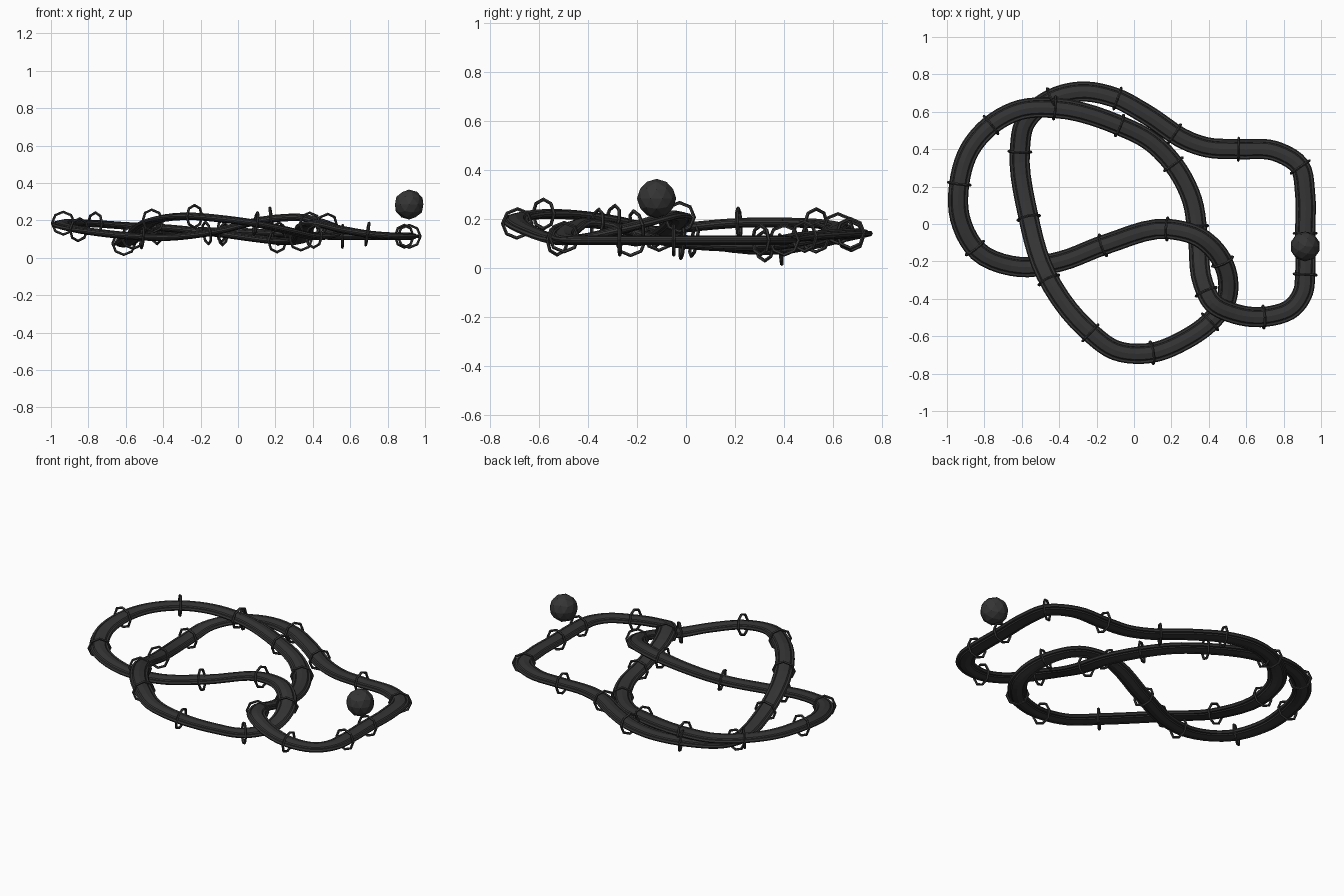
import bpy, bmesh, math
from mathutils import Vector

if "Cube" in bpy.data.objects:
    bpy.data.objects.remove(bpy.data.objects["Cube"])

mat = bpy.data.materials.new("charcoal")
mat.diffuse_color = (0.035, 0.035, 0.035, 1)
mat.use_nodes = True
mat.node_tree.nodes["Principled BSDF"].inputs["Base Color"].default_value = mat.diffuse_color

# Knotted centre line, passing alternately over and under itself
PATH = [
    (.915, -.05, .115), (.915, .16, .115), (.885, .31, .115), (.755, .39, .115),
    (.56, .40, .115), (.39, .41, .12), (.30, .438, .125), (.06, .59, .138),
    (-.10, .675, .143), (-.29, .708, .142), (-.475, .65, .128), (-.588, .53, .1),
    (-.61, .40, .078), (-.567, .05, .105), (-.47, -.27, .192), (-.245, -.57, .222),
    (-.10, -.675, .21), (.085, -.69, .185), (.27, -.62, .145), (.405, -.525, .115),
    (.495, -.40, .125), (.50, -.28, .155), (.455, -.17, .185), (.345, -.068, .215),
    (.19, -.027, .21), (-.155, -.11, .135), (-.395, -.2, .11), (-.61, -.23, .12),
    (-.835, -.145, .148), (-.93, .03, .17), (-.935, .21, .185), (-.877, .40, .187),
    (-.77, .525, .183), (-.61, .61, .172), (-.42, .62, .162), (-.085, .53, .128),
    (.085, .445, .105), (.214, .315, .09), (.31, .13, .09), (.342, -.08, .11),
    (.37, -.32, .175), (.42, -.42, .185), (.54, -.48, .155), (.71, -.495, .125),
    (.85, -.445, .115), (.905, -.36, .115), (.915, -.27, .115),
]


def smooth_loop(points, steps):
    """Closed cubic curve through the points, tangents weighted by spacing."""
    p = [Vector(q) for q in points]
    n = len(p)

    def tangent(i):
        a, b, c = p[i - 1], p[i], p[(i + 1) % n]
        d0, d1 = (b - a).length, (c - b).length
        return ((b - a) / d0 * d1 + (c - b) / d1 * d0) / (d0 + d1)

    out = []
    for i in range(n):
        j = (i + 1) % n
        d = (p[j] - p[i]).length
        m0, m1 = tangent(i) * d, tangent(j) * d
        for k in range(steps):
            t = k / steps
            out.append((2*t**3 - 3*t**2 + 1) * p[i] + (t**3 - 2*t**2 + t) * m0
                       + (3*t**2 - 2*t**3) * p[j] + (t**3 - t**2) * m1)
    return out


line = smooth_loop(PATH, 5)
N = len(line)


def direction(i):
    return (line[(i + 1) % N] - line[i - 1]).normalized()


def sweep(name, offset, width, height, sides):
    """Closed elliptical tube, kept level, beside the centre line."""
    bm = bmesh.new()
    loops = []
    for i, c in enumerate(line):
        d = direction(i)
        side = d.cross(Vector((0, 0, 1))).normalized()
        up = side.cross(d)
        loops.append([bm.verts.new(c + side * (offset + width * math.cos(a))
                                   + up * height * math.sin(a))
                      for a in (2 * math.pi * k / sides for k in range(sides))])
    for i in range(N):
        a, b = loops[i], loops[(i + 1) % N]
        for k in range(sides):
            m = (k + 1) % sides
            bm.faces.new((a[k], a[m], b[m], b[k]))
    bmesh.ops.recalc_face_normals(bm, faces=bm.faces)
    mesh = bpy.data.meshes.new(name)
    bm.to_mesh(mesh)
    bm.free()
    mesh.materials.append(mat)
    bpy.context.collection.objects.link(bpy.data.objects.new(name, mesh))


# Track bed with a rail along each edge
sweep("track_bed", 0, .043, .020, 8)
sweep("left_rail", -.043, .011, .011, 6)
sweep("right_rail", .043, .011, .011, 6)

# Hoops: evenly spaced along the track, with a short gap at the seam
lengths = [0]
for i in range(N):
    lengths.append(lengths[-1] + (line[(i + 1) % N] - line[i]).length)
HOOPS = 26
step = (lengths[-1] - .22) / (HOOPS - 1)
for h in range(HOOPS):
    s = h * step - .025 * math.sin(math.pi * min(h, 18) / 18)
    i = min(range(N), key=lambda q: abs(lengths[q] - s))
    d = direction(i)
    bpy.ops.mesh.primitive_torus_add(
        major_segments=8, minor_segments=5, major_radius=.06, minor_radius=.0075,
        location=line[i] + d * (s - lengths[i]),
        rotation=d.to_track_quat('Z', 'Y').to_euler())
    hoop = bpy.context.object
    hoop.name = f"hoop_{h + 1}"
    hoop.data.materials.append(mat)

# Ball: faceted marker floating above the straight
bpy.ops.mesh.primitive_ico_sphere_add(subdivisions=2, radius=.08, location=(.915, -.12, .285))
ball = bpy.context.object
ball.name = "ball"
ball.data.materials.append(mat)
